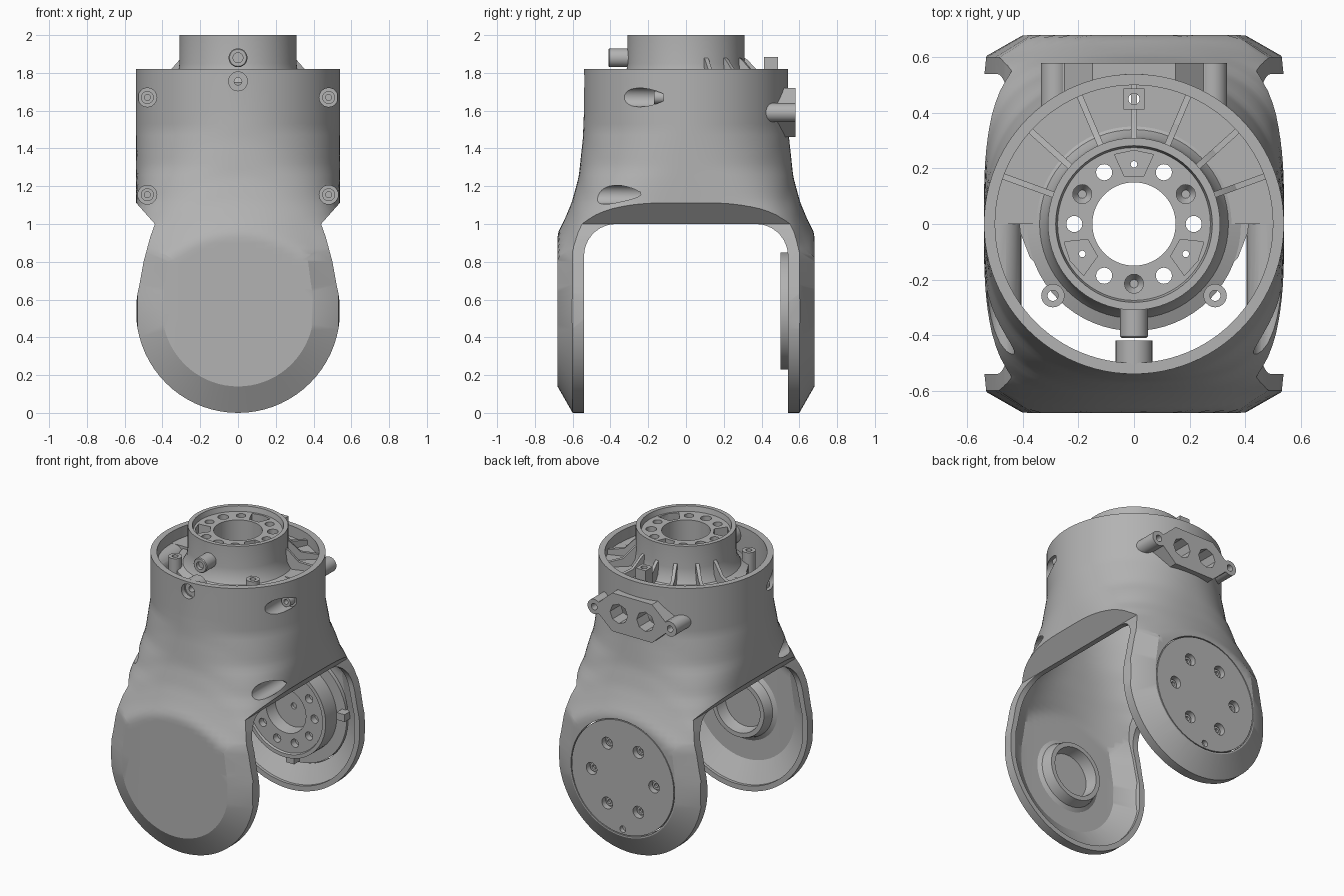
import bpy, bmesh
from math import sin, cos, pi, radians

if "Cube" in bpy.data.objects:
    bpy.data.objects.remove(bpy.data.objects["Cube"])

grey = bpy.data.materials.new("satin_grey")
grey.use_nodes = True
grey.diffuse_color = (0.45, 0.45, 0.45, 1)
grey.node_tree.nodes["Principled BSDF"].inputs["Base Color"].default_value = (0.45, 0.45, 0.45, 1)
parts = []


def loft(name, loops, ring=False):
    """Bridge equal loops; cap the ends, or join them into a ring."""
    bm = bmesh.new()
    rows = [[bm.verts.new(p) for p in loop] for loop in loops]
    n = len(rows[0])
    pairs = list(zip(rows, rows[1:])) + ([(rows[-1], rows[0])] if ring else [])
    for a, b in pairs:
        for i in range(n):
            j = (i + 1) % n
            bm.faces.new((a[i], a[j], b[j], b[i]))
    if not ring:
        bm.faces.new(rows[0])
        bm.faces.new(rows[-1])
    bmesh.ops.recalc_face_normals(bm, faces=bm.faces)
    me = bpy.data.meshes.new(name)
    bm.to_mesh(me)
    bm.free()
    me.materials.append(grey)
    ob = bpy.data.objects.new(name, me)
    bpy.context.scene.collection.objects.link(ob)
    parts.append(ob)
    return ob


def lathe(name, profile, axis="Z", at=(0, 0), segs=48, ring=False):
    """Turn (radius, height) points about a line along Z or Y."""
    loops = []
    for r, h in profile:
        pts = [(at[0] + r * cos(2 * pi * i / segs), at[1] + r * sin(2 * pi * i / segs)) for i in range(segs)]
        loops.append([(u, v, h) if axis == "Z" else (u, h, v) for u, v in pts])
    return loft(name, loops, ring)


def rod(name, r, h0, h1, axis="Z", at=(0, 0), segs=24):
    return lathe(name, [(r, h0), (r, h1)], axis, at, segs)


def tube(name, r, hole, h0, h1, axis="Z", at=(0, 0), segs=32):
    return lathe(name, [(r, h0), (r, h1), (hole, h1), (hole, h0)], axis, at, segs, True)


def prism(name, pts, lo, hi, axis="Z"):
    """Extrude a flat outline along an axis."""
    place = {"X": lambda u, v, h: (h, u, v), "Y": lambda u, v, h: (u, h, v), "Z": lambda u, v, h: (u, v, h)}[axis]
    return loft(name, [[place(u, v, h) for u, v in pts] for h in (lo, hi)])


def box(name, x, y, z0, z1, dx, dy):
    return prism(name, [(x - dx, y - dy), (x + dx, y - dy), (x + dx, y + dy), (x - dx, y + dy)], z0, z1)


def combine(target, tool, op="DIFFERENCE"):
    mod = target.modifiers.new("cut", "BOOLEAN")
    mod.operation, mod.solver, mod.object = op, "EXACT", tool
    bpy.context.view_layer.objects.active = target
    bpy.ops.object.modifier_apply(modifier=mod.name)
    parts.remove(tool)
    bpy.data.objects.remove(tool)


def lerp_table(table, z):
    if z <= table[0][0]:
        return table[0][1]
    for (a, p), (b, q) in zip(table, table[1:]):
        if z <= b:
            return p + (q - p) * (z - a) / (b - a)
    return table[-1][1]


# Body: round at the top, flaring to two flat arms
DEPTH = [(0.95, 0.68), (1.03, 0.64), (1.12, 0.603), (1.25, 0.568), (1.45, 0.546), (1.6, 0.54)]
SQUARE = [(0.9, 14), (1.0, 6), (1.12, 3.6), (1.3, 2.4), (1.5, 2)]


def body(name, wall, bottom, top):
    loops = []
    for z in [bottom, 0.6] + [0.66 + 0.03 * i for i in range(32)] + [top]:
        n, a, loop = lerp_table(SQUARE, z), 0.54 - wall, []
        for i in range(96):
            c, s = cos(2 * pi * i / 96), sin(2 * pi * i / 96)
            b = lerp_table(DEPTH, z) - wall
            for _ in range(2):
                r = ((abs(c) / a) ** n + (abs(s) / b) ** n) ** (-1 / n)
                b = lerp_table(DEPTH, z + 0.9 * (r * c) ** 2) - wall
            loop.append((r * c, r * s, z))
        loops.append(loop)
    return loft(name, loops)


def silhouette(name, radius, neck, y_full, inset):
    """Front outline with bevelled front and back rims."""
    arc = [(radius * cos(radians(t)), 0.54 + radius * sin(radians(t))) for t in range(-90, 16, 5)]
    right = arc + neck
    k = (radius - inset) / radius

    def shrink(x, z):
        if z > 1.05:
            return x, z
        return x * k, (0.54 + (z - 0.54) * k if z < 0.54 else z)
    small = [shrink(*p) for p in right]
    loops = []
    for pts, y in ((small, -y_full - 0.09), (right, -y_full), (right, y_full), (small, y_full + 0.09)):
        full = pts + [(-x, z) for x, z in reversed(pts[1:])]
        loops.append([(x, y, z) for x, z in full])
    return loft(name, loops)


shell = body("housing_shell", 0, -0.05, 1.82)
combine(shell, silhouette("outline", 0.54, [(0.5, 0.8), (0.465, 0.93), (0.44, 1.0), (0.56, 1.135), (0.56, 1.9)],
                          0.6, 0.1575), "INTERSECT")
hollow = body("hollow", 0.04, -0.1, 1.9)
combine(hollow, silhouette("inner_outline", 0.505, [(0.46, 0.8), (0.425, 0.93), (0.405, 1.0), (0.405, 1.1),
                                                    (0.52, 1.25), (0.52, 2.0)], 0.56, 0.15), "INTERSECT")
screw_spots = [(sx * 0.48, z) for sx in (-1, 1) for z in (1.67, 1.155)]
for spot in screw_spots:
    combine(hollow, rod("boss", 0.075, -0.42, 0.0, "Y", spot))
combine(shell, hollow)

# Arched gap between the arms
corner = [(0.37 + 0.17 * cos(radians(t)), 0.83 + 0.17 * sin(radians(t))) for t in range(0, 91, 10)]
half = [(0.54, -0.1)] + corner
combine(shell, prism("gap", half + [(-y, z) for y, z in reversed(half)], -0.7, 0.7, "X"))

# Screw pockets in the shell
for spot in screw_spots:
    combine(shell, rod("pocket", 0.05, -0.7, -0.12, "Y", spot))
    tube("side_screw", 0.034, 0.016, -0.17, -0.11, "Y", spot)
combine(shell, rod("pocket", 0.05, -0.7, -0.4, "Y", (0, 1.755)))
tube("front_boss", 0.066, 0.045, -0.505, -0.42, "Y", (0, 1.755))
tube("front_screw", 0.046, 0.02, -0.5, -0.44, "Y", (0, 1.755))

# Rear connector plate with two windows and ears
outline = [(0.25, 1.55), (0.25, 1.63), (0.15, 1.72), (-0.15, 1.72), (-0.25, 1.63), (-0.25, 1.55), (-0.15, 1.46), (0.15, 1.46)]
plate = prism("connector_plate", outline, 0.465, 0.58, "Y")
for x in (-0.1, 0.1):
    for ob in (plate, shell):
        combine(ob, rod("window", 0.066, 0.4, 0.7, "Y", (x, 1.59), 8))
for sx in (-1, 1):
    tube("connector_ear", 0.05, 0.022, 0.42, 0.58, "Y", (sx * 0.285, 1.59))
    prism("ear_web", [(sx * 0.23, 1.55), (sx * 0.265, 1.55), (sx * 0.265, 1.63), (sx * 0.23, 1.63)], 0.46, 0.58, "Y")

# Rear arm cap with bolt holes
hub_at = (0, 0.54)
combine(shell, rod("cap_seat", 0.39, 0.63, 0.75, "Y", hub_at, 64))
cap = rod("rear_cap", 0.384, 0.62, 0.68, "Y", hub_at, 64)
for i in range(6):
    spot = (0.235 * cos(i * pi / 3), 0.54 + 0.235 * sin(i * pi / 3))
    combine(cap, rod("hole", 0.04, 0.64, 0.75, "Y", spot))
    tube("cap_bolt", 0.028, 0.014, 0.63, 0.655, "Y", spot, 16)
combine(cap, rod("hole", 0.022, 0.65, 0.75, "Y", (0, 0.19), 16))

# Joint bearing inside the rear arm
bearing = lathe("rear_bearing", [(0.31, 0.64), (0.31, 0.5), (0.285, 0.5), (0.28, 0.515), (0.15, 0.515),
                                 (0.14, 0.6), (0.02, 0.6), (0.02, 0.64)], "Y", hub_at, 64, True)
for i in range(10):
    t = i * pi / 5
    combine(bearing, rod("hole", 0.028, 0.45, 0.56, "Y", (0.215 * cos(t), 0.54 + 0.215 * sin(t)), 16))
for x, z in ((0.38, 0.58), (-0.38, 0.58), (0, 0.19)):
    box("stop_tab", x, 0.6, z - 0.025, z + 0.025, 0.03, 0.04)

# Pivot cup inside the front arm
lathe("front_pivot_cup", [(0.25, -0.645), (0.215, -0.625), (0.195, -0.56), (0.165, -0.56), (0.155, -0.63),
                          (0.15, -0.645)], "Y", hub_at, 48, True)

# Top hub with its bolt circle
hub = lathe("top_hub", [(0.15, 1.64), (0.15, 1.965), (0.275, 1.965), (0.282, 2.0), (0.31, 2.0), (0.31, 1.85),
                        (0.318, 1.79), (0.34, 1.75), (0.385, 1.73), (0.385, 1.66)], segs=64, ring=True)
for deg in range(0, 360, 30):
    t = radians(deg)
    spot = (0.215 * cos(t), 0.215 * sin(t))
    if deg % 60 == 0:
        combine(hub, rod("hole", 0.029, 1.5, 2.1, at=spot))
    elif deg in (30, 150, 270):
        combine(hub, lathe("hole", [(0.015, 1.9), (0.034, 1.93), (0.034, 2.1)], at=spot, segs=24))
    else:
        pocket = [(0.172, -0.035), (0.25, -0.07), (0.265, 0), (0.25, 0.07), (0.172, 0.035)]
        combine(hub, prism("pocket", [(u * cos(t) - v * sin(t), u * sin(t) + v * cos(t)) for u, v in pocket], 1.9, 2.1))
        combine(hub, rod("hole", 0.012, 1.5, 2.1, at=spot, segs=12))

# Half floor behind the hub, with radial ribs
arc = [radians(t) for t in range(0, 181, 5)]
prism("rear_floor", [(0.505 * cos(t), 0.505 * sin(t)) for t in arc]
      + [(0.33 * cos(t), 0.33 * sin(t)) for t in reversed(arc)], 1.69, 1.745)
for deg in (20, 42, 67, 90, 113, 138, 160):
    t = radians(deg)
    loops = []
    for side in (-0.011, 0.011):
        loops.append([(r * cos(t) - side * sin(t), r * sin(t) + side * cos(t), z) for r, z in
                      ((0.3, 1.72), (0.3, 1.885), (0.325, 1.87), (0.39, 1.8), (0.505, 1.775), (0.505, 1.72))])
    loft("floor_rib", loops)
post = box("rear_post", 0, 0.45, 1.7, 1.885, 0.038, 0.038)
combine(post, rod("hole", 0.02, 1.6, 2.0, at=(0, 0.45)))
combine(parts[[p.name for p in parts].index("rear_floor")], rod("hole", 0.02, 1.6, 2.0, at=(0, 0.45)))

# Front flange lugs, side webs and stub
for sx in (-1, 1):
    tube("flange_lug", 0.042, 0.019, 1.66, 1.81, at=(sx * 0.292, -0.258))
    prism("flange_web", [(sx * 0.33, 0.03), (sx * 0.415, 0.03), (sx * 0.41, -0.03), (sx * 0.375, -0.12), (sx * 0.3, -0.2)],
          1.67, 1.73)
lathe("front_stub", [(0.05, -0.29), (0.05, -0.405), (0.045, -0.41), (0.026, -0.41), (0.026, -0.37), (0.026, -0.29)],
      "Y", (0, 1.88), 32, True)
rod("stub_screw", 0.03, -0.385, -0.29, "Y", (0, 1.88), 16)

# Soft shading with crisp edges
bpy.ops.object.select_all(action="DESELECT")
for ob in parts:
    ob.select_set(True)
bpy.context.view_layer.objects.active = shell
bpy.ops.object.shade_smooth_by_angle(angle=radians(28))
